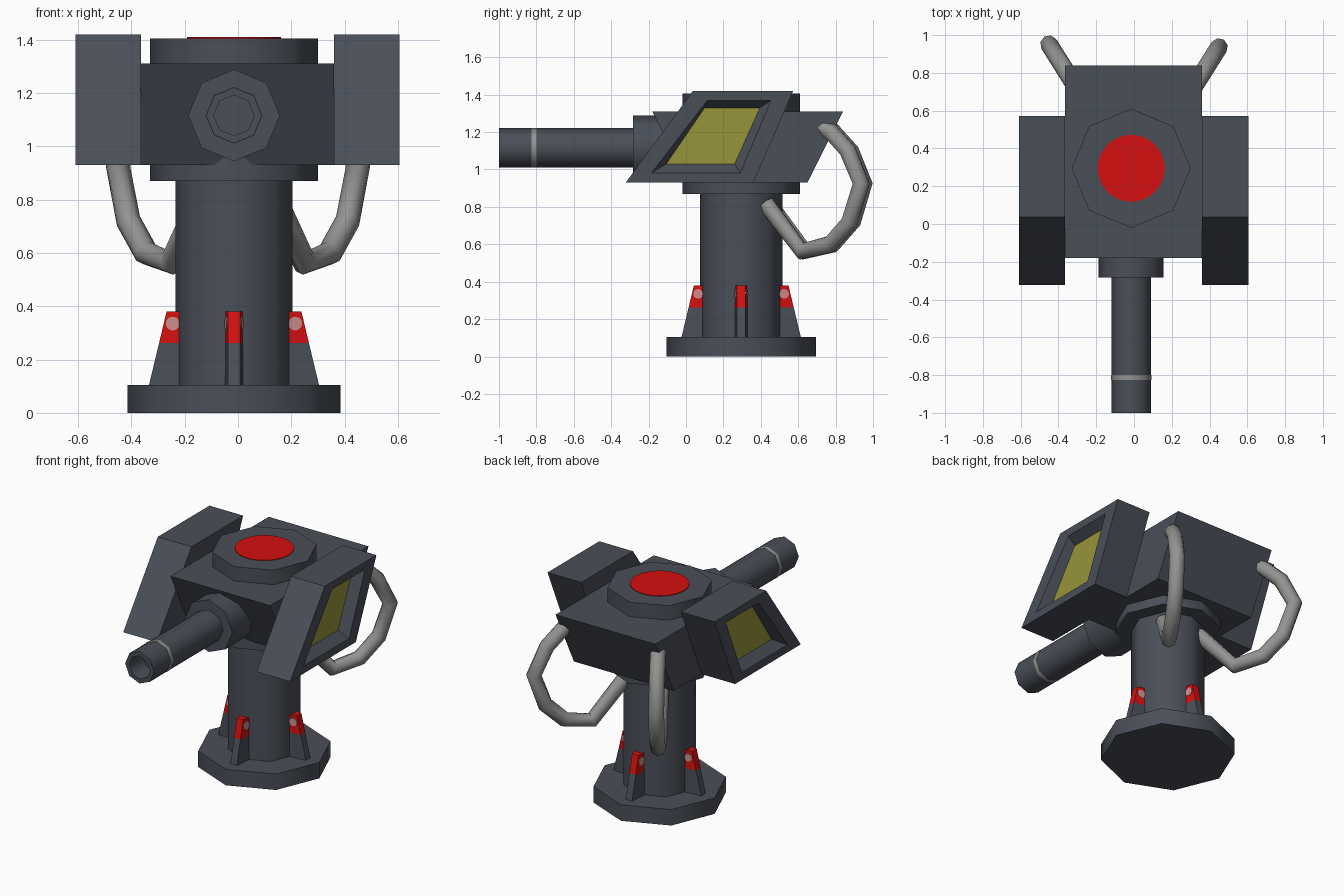
import bpy, bmesh, math
from mathutils import Vector

if "Cube" in bpy.data.objects:
    bpy.data.objects.remove(bpy.data.objects["Cube"])


def mat(name, rgb):
    m = bpy.data.materials.new(name)
    m.diffuse_color = (*rgb, 1)
    m.use_nodes = True
    m.node_tree.nodes["Principled BSDF"].inputs["Base Color"].default_value = m.diffuse_color
    return m


SLATE = mat("slate", (0.068, 0.077, 0.097))
RED = mat("red", (0.66, 0.005, 0.005))
YELLOW = mat("olive_yellow", (0.31, 0.30, 0.042))
GREY = mat("grey", (0.29, 0.29, 0.285))
PINK = mat("pale_pink", (0.62, 0.26, 0.26))
CX, CY = -0.015, 0.295     # column axis
BZ = 1.116                 # barrel axis height


def loft(name, rings, mats, smooth=False):
    """Skin a list of equal-length rings; the last cap takes the last material."""
    bm = bmesh.new()
    vs = [[bm.verts.new(p) for p in r] for r in rings]
    n = len(vs[0])
    for a, b in zip(vs, vs[1:]):
        for i in range(n):
            j = (i + 1) % n
            bm.faces.new((a[i], a[j], b[j], b[i]))
    bm.faces.new(vs[0][::-1])
    bm.faces.new(vs[-1]).material_index = len(mats) - 1
    bmesh.ops.recalc_face_normals(bm, faces=bm.faces)
    me = bpy.data.meshes.new(name)
    bm.to_mesh(me)
    bm.free()
    for m in mats:
        me.materials.append(m)
    ob = bpy.data.objects.new(name, me)
    bpy.context.collection.objects.link(ob)
    if smooth:
        select(ob)
        bpy.ops.object.shade_smooth_by_angle(angle=math.radians(50))
    return ob


def select(ob):
    bpy.ops.object.select_all(action='DESELECT')
    ob.select_set(True)
    bpy.context.view_layer.objects.active = ob


def circle(r, n=8):
    return [(r * math.cos(2 * math.pi * i / n), r * math.sin(2 * math.pi * i / n)) for i in range(n)]


def upright(name, profile, m, n=8):
    loft(name, [[(CX + a, CY + b, z) for a, b in circle(r, n)] for r, z in profile], [m], True)


def along_y(name, profile, m):
    loft(name, [[(CX + a, y, BZ + b) for a, b in circle(r)] for r, y in profile], [m], True)


# Base, column, collar through the head, and top light
upright("base_plate", [(0.4, 0), (0.4, 0.105)], SLATE)
upright("column", [(0.22, 0.1), (0.22, 0.9)], SLATE)
upright("collar", [(0.315, 0.87), (0.315, 1.405)], SLATE)
upright("top_light", [(0.177, 1.404), (0.177, 1.409)], RED, 32)

# Head: tapered block
head = [(-0.18, 1.31), (0.84, 1.31), (0.65, 0.93), (0.01, 0.93)]
loft("head", [[(x, y, z) for y, z in head] for x in (-0.365, 0.36)], [SLATE])

# Barrel with hollow muzzle, mount and stripe
along_y("barrel", [(0.105, -0.1), (0.105, -1), (0.076, -1), (0.076, -0.86)], SLATE)
along_y("barrel_mount", [(0.172, 0.1), (0.172, -0.283)], SLATE)
along_y("barrel_stripe", [(0.1065, -0.80), (0.1065, -0.825)], GREY)

# Side pods with recessed yellow windows
pod = [(-0.322, 0.93), (0.037, 1.42), (0.573, 1.42), (0.36, 0.93)]
rim = [(-0.185, 0.98), (0.115, 1.37), (0.455, 1.37), (0.29, 0.98)]
pane = [(-0.105, 1.03), (0.10, 1.33), (0.395, 1.33), (0.26, 1.03)]
for side, s in (("right", 1), ("left", -1)):
    layers = [(pod, 0.362), (pod, 0.607), (rim, 0.607), (pane, 0.547)]
    loft(side + "_pod", [[(s * x - 0.002, y, z) for y, z in q] for q, x in layers], [SLATE, YELLOW])

# Fins around the column, red upper part, pale round spots on both sides
for k in range(4):
    ang = k * math.pi / 2
    out = Vector((math.cos(ang), math.sin(ang), 0))
    across = Vector((-out.y, out.x, 0))

    def at(r, w, z):
        return Vector((CX, CY, z)) + out * r + across * w

    def section(r, z):
        return [at(0.18, -0.036, z), at(r, -0.023, z), at(r, 0.023, z), at(0.18, 0.036, z)]

    loft(f"fin_{k}", [section(0.32, 0.1), section(0.281, 0.262)], [SLATE])
    loft(f"fin_tip_{k}", [section(0.281, 0.262), section(0.253, 0.38)], [RED])
    for s in (1, -1):
        # the fin narrows outward, so each spot follows its sloping side
        def spot(gap):
            pts = []
            for a, b in circle(0.026, 12):
                r = 0.23 + a
                edge = 0.036 - 0.013 * (r - 0.18) / 0.086
                pts.append(at(r, s * (edge + gap), 0.335 + b))
            return pts
        loft(f"fin_spot_{k}_{s}", [spot(-0.002), spot(0.003)], [PINK])

# Bent hoses from the back of the head to the column
path = [(0.72, 1.235), (0.79, 1.20), (0.88, 1.10), (0.952, 0.925), (0.89, 0.72),
        (0.785, 0.60), (0.635, 0.563), (0.445, 0.815)]
for side, s, dy in (("left", -1, 0), ("right", 1, -0.015)):
    cu = bpy.data.curves.new(side + "_hose", 'CURVE')
    cu.dimensions = '3D'
    cu.bevel_depth = 0.047
    cu.bevel_resolution = 2
    cu.use_fill_caps = True
    sp = cu.splines.new('POLY')
    sp.points.add(len(path) - 1)
    for p, (y, z) in zip(sp.points, path):
        p.co = (s * (0.452 - (0.955 - y) * 0.63), y + dy, z, 1)
    cu.materials.append(GREY)
    ob = bpy.data.objects.new(side + "_hose", cu)
    bpy.context.collection.objects.link(ob)
    select(ob)
    bpy.ops.object.convert(target='MESH')
    bpy.ops.object.shade_smooth_by_angle(angle=math.radians(50))
